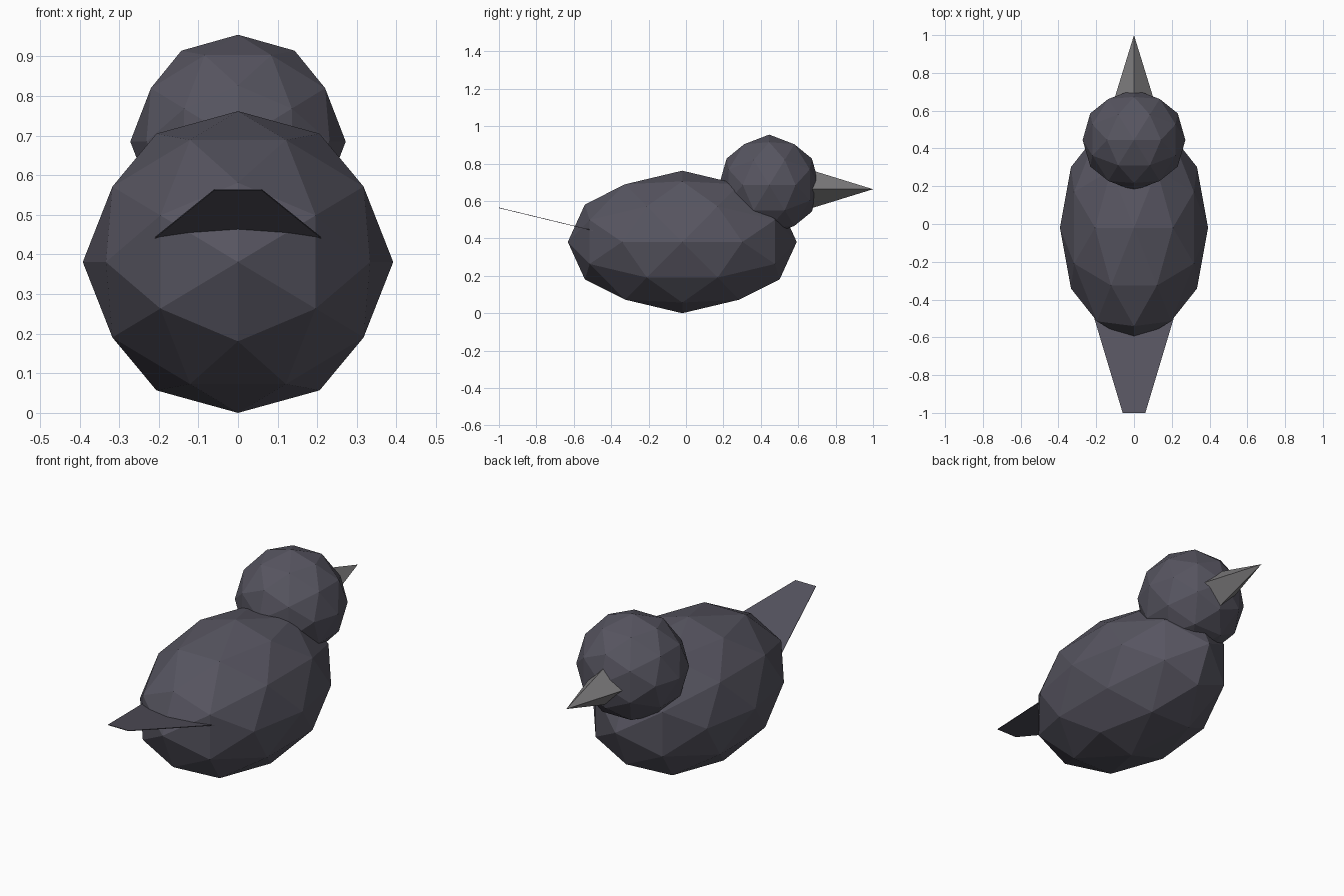
import bpy
import bmesh
import math
from mathutils import Vector

if "Cube" in bpy.data.objects:
    bpy.data.objects.remove(bpy.data.objects["Cube"])


def material(name, rgb):
    m = bpy.data.materials.new(name)
    m.diffuse_color = (*rgb, 1)
    m.use_nodes = True
    m.node_tree.nodes["Principled BSDF"].inputs["Base Color"].default_value = m.diffuse_color
    return m


slate = material("slate_plumage", (0.094, 0.090, 0.117))
grey = material("grey_beak", (0.21, 0.205, 0.21))


def finish(name, bm, mat):
    bmesh.ops.recalc_face_normals(bm, faces=bm.faces)
    mesh = bpy.data.meshes.new(name)
    bm.to_mesh(mesh)
    bm.free()
    mesh.materials.append(mat)
    obj = bpy.data.objects.new(name, mesh)
    bpy.context.collection.objects.link(obj)
    return obj


def faceted_ball(name, centre, radii, mat):
    """Icosahedron with mirror symmetry on all axes, split once onto the sphere."""
    phi = (1 + math.sqrt(5)) / 2
    bm = bmesh.new()
    for a in (-1, 1):
        for b in (-phi, phi):
            for p in ((0, b, a), (a, 0, b), (b, a, 0)):
                bm.verts.new(p)
    bmesh.ops.convex_hull(bm, input=bm.verts)
    bmesh.ops.subdivide_edges(bm, edges=bm.edges[:], cuts=1, use_grid_fill=True)
    for v in bm.verts:
        n = v.co.normalized()
        v.co = Vector(c + r * k for c, r, k in zip(centre, radii, n))
    return finish(name, bm, mat)


# Egg-shaped body and round head
faceted_ball("body", (0, -0.02, 0.381), (0.392, 0.612, 0.381), slate)
faceted_ball("head", (0, 0.445, 0.685), (0.272, 0.268, 0.27), slate)

# Beak: four-sided spike with ridges on top, bottom and sides
bm = bmesh.new()
tip = bm.verts.new((0, 1.0, 0.663))
ring = [bm.verts.new((0.108 * x, 0.65, 0.663 + 0.108 * z))
        for x, z in ((1, 0), (0, 1), (-1, 0), (0, -1))]
bm.faces.new(ring)
for i in range(4):
    bm.faces.new((ring[i], ring[i - 1], tip))
finish("beak", bm, grey)

# Tail: thin flat blade that narrows and rises towards the back
bm = bmesh.new()
outline = ((-0.24, -0.40, 0.42), (-0.06, -1.0, 0.565),
           (0.06, -1.0, 0.565), (0.24, -0.40, 0.42))
top = [bm.verts.new(p) for p in outline]
bottom = [bm.verts.new((x, y, z - 0.003)) for x, y, z in outline]
bm.faces.new(top)
bm.faces.new(bottom[::-1])
for i in range(4):
    bm.faces.new((top[i - 1], top[i], bottom[i], bottom[i - 1]))
finish("tail", bm, slate)
